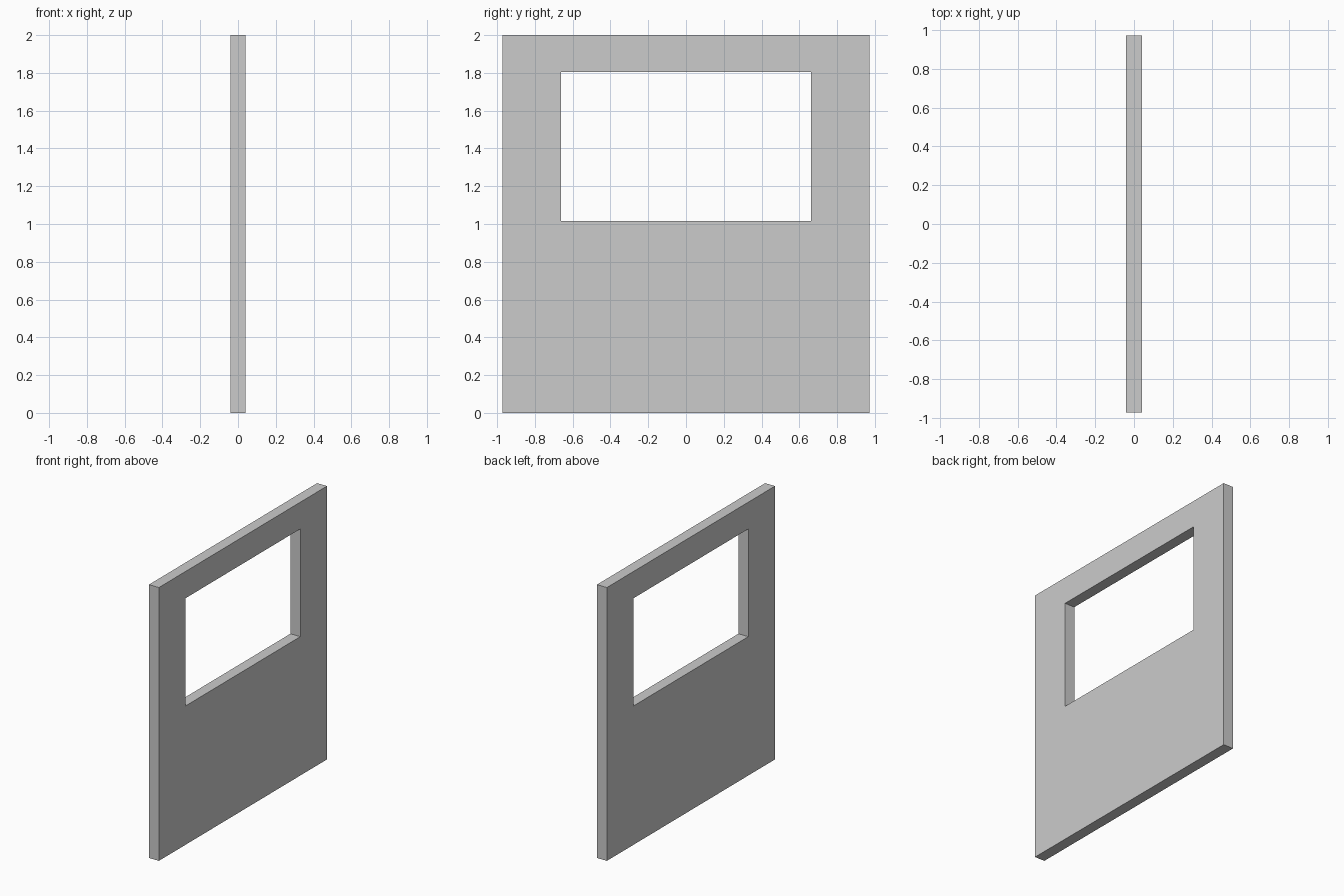
import bpy, bmesh

if "Cube" in bpy.data.objects:
    bpy.data.objects.remove(bpy.data.objects["Cube"])

HALF_THICK = 0.04


def rectangle(bm, half_width, z0, z1):
    """Four corner vertices of a rectangle on the rear plane of the panel."""
    corners = [(-half_width, z0), (half_width, z0), (half_width, z1), (-half_width, z1)]
    return [bm.verts.new((-HALF_THICK, y, z)) for y, z in corners]


# Wall panel: a ring of four faces around the window opening, extruded to thickness
bm = bmesh.new()
outer = rectangle(bm, 0.972, 0.0, 2.0)
inner = rectangle(bm, 0.663, 1.016, 1.804)
ring = []
for i in range(4):
    j = (i + 1) % 4
    ring.append(bm.faces.new((outer[i], outer[j], inner[j], inner[i])))

extruded = bmesh.ops.extrude_face_region(bm, geom=ring, use_keep_orig=True)
moved = [g for g in extruded["geom"] if isinstance(g, bmesh.types.BMVert)]
bmesh.ops.translate(bm, verts=moved, vec=(2 * HALF_THICK, 0, 0))
bmesh.ops.recalc_face_normals(bm, faces=bm.faces)

mesh = bpy.data.meshes.new("wall_panel")
bm.to_mesh(mesh)
bm.free()
panel = bpy.data.objects.new("wall_panel", mesh)
bpy.context.collection.objects.link(panel)
